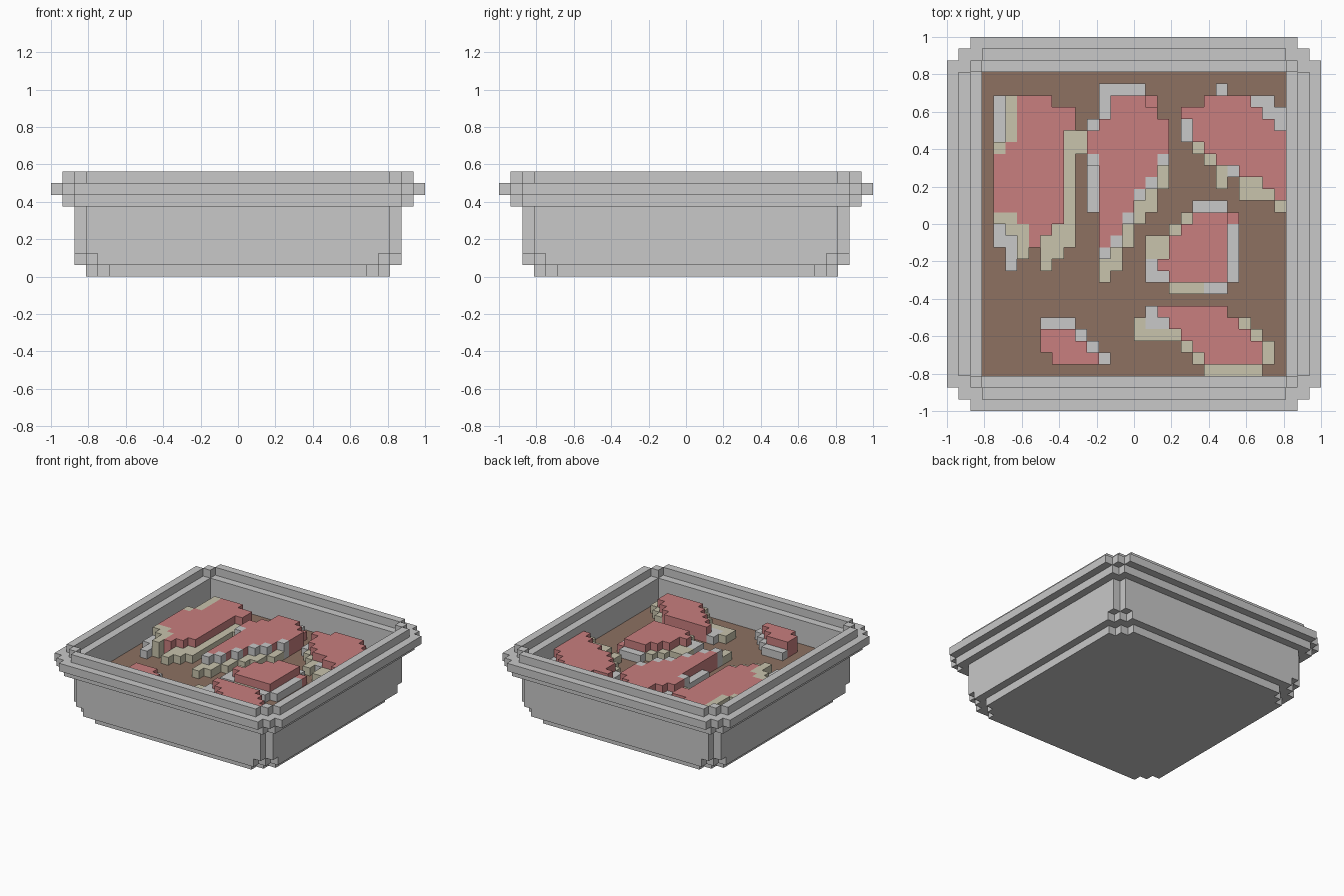
import bpy
from itertools import product

if "Cube" in bpy.data.objects:
    bpy.data.objects.remove(bpy.data.objects["Cube"])

U = 1 / 16          # edge length of one block
FLOOR = 5           # first block layer above the pan floor


def material(name, rgb):
    m = bpy.data.materials.new(name)
    m.diffuse_color = (*rgb, 1)
    m.use_nodes = True
    m.node_tree.nodes["Principled BSDF"].inputs["Base Color"].default_value = m.diffuse_color
    return m


MATS = {
    "steel": material("light grey", (0.578, 0.578, 0.578)),
    "sauce": material("brown", (0.266, 0.165, 0.120)),
    "red": material("meat red", (0.578, 0.209, 0.209)),
    "cream": material("cream", (0.578, 0.546, 0.413)),
}
blocks = {}         # (x, y, z) -> (part, colour)


def put(part, colour, high, cells):
    """Stack blocks on the floor inside the pan; earlier blocks win."""
    for x, y in cells:
        if -12 <= x < 13 and -13 <= y < 13:
            for z in range(FLOOR, FLOOR + high):
                blocks.setdefault((x, y, z), (part, colour))


def raster(outline):
    """Cells whose centre lies inside a closed outline."""
    cells = set()
    for x, y in product(range(-13, 13), repeat=2):
        px, py, inside = x + 0.5, y + 0.5, False
        for (ax, ay), (bx, by) in zip(outline, outline[1:] + outline[:1]):
            if (ay > py) != (by > py) and px < ax + (py - ay) * (bx - ax) / (by - ay):
                inside = not inside
        if inside:
            cells.add((x, y))
    return cells


def meat(part, outline, rims, patches=()):
    """Red slab two blocks high, small patches, and rims made by shifting the slab."""
    slab = raster(outline)
    put(part, "red", 2, slab)
    for colour, x0, y0, x1, y1 in patches:
        put(part, colour, 1, product(range(x0, x1), range(y0, y1)))
    for colour, high, dx, dy in rims:
        put(part, colour, high, {(x + dx, y + dy) for x, y in slab})


# Pan layers: bottom, top, half width, stepped corner limit
for z0, z1, half, limit in [(0, 1, 13, 22), (1, 2, 14, 24), (2, 6, 14, 25),
                            (6, 7, 15, 27), (7, 8, 16, 28), (8, 9, 15, 26)]:
    for x, y, z in product(range(-half, half), range(-half, half), range(z0, z1)):
        i, j = max(x, -x - 1), max(y, -y - 1)
        inside = max(i, j) < 13
        # raised lip is one block wide
        below_lip = z == 8 and max(i, j) < 14 and (i, j) != (13, 13)
        if i + j > limit or below_lip or (z >= FLOOR and inside):
            continue
        floor = z == FLOOR - 1 and inside
        blocks[x, y, z] = ("sauce_floor", "sauce") if floor else ("pan", "steel")

# Meat pieces
meat("meat_back_left",
     [(-9, 11), (-7, 11), (-7, 10), (-5, 10), (-5, 8), (-6, 8), (-6, 1), (-8, -2),
      (-8.9, -2), (-10, 1), (-12, 1), (-12, 5), (-10, 7), (-10, 10)],
     [("cream", 2, -1, 0), ("cream", 2, -1, -1), ("steel", 1, -2, 0),
      ("cream", 1, 1, -2), ("steel", 1, -2, -2)])
meat("meat_back_middle",
     [(-2, 11), (1, 10.9), (3, 8.9), (3, 6), (2.4, 6), (-2, -2), (-3, -2), (-3, 6),
      (-4, 6), (-4, 7.9), (-2, 9.9)],
     [("steel", 2, 0, -1), ("cream", 1, 0, -2), ("cream", 1, 0, -3)],
     [("red", 1, 10, 2, 11), ("steel", -3, 9, -2, 12), ("steel", -2, 11, 1, 12),
      ("steel", -4, 8, -3, 9), ("steel", -4, 1, -3, 5)])
meat("meat_back_right",
     [(4, 10), (6, 10), (6, 11), (10, 10.9), (13, 7.9), (13, 2), (12, 2), (12, 3),
      (7.6, 5), (5.1, 7), (4.6, 9), (4, 9)],
     [("steel", 1, 1, 0), ("steel", 1, 2, 0), ("cream", 1, 0, -1)],
     [("steel", 7, 11, 8, 12), ("steel", 4, 7, 5, 9), ("steel", 8, 4, 9, 6),
      ("cream", 7, 3, 8, 5), ("cream", 9, 2, 11, 4)])
meat("meat_centre",
     [(5, 1), (8, 1), (8, -5), (3, -5), (2.1, -4), (2.2, -3), (4.9, 0.9)],
     [("cream", 1, -1, 0), ("steel", 1, 1, 0), ("steel", 1, 0, 1), ("cream", 1, 0, -1)],
     [("steel", 1, -5, 3, -3), ("cream", 1, -3, 2, -1), ("steel", 6, -6, 8, -5),
      ("red", 8, 0, 9, 1)])
meat("meat_front_right",
     [(2, -7), (8, -7.1), (11, -10.1), (11, -12), (6, -12)],
     [("cream", 1, 0, -1), ("cream", 1, -1, 0)],
     [("steel", 1, -9, 3, -7), ("cream", 0, -10, 4, -8), ("cream", 9, -9, 10, -8),
      ("cream", 10, -10, 11, -9), ("cream", 11, -12, 12, -10)])
meat("meat_front_left",
     [(-8, -9), (-5, -9), (-3, -12), (-6.9, -12), (-8, -11)],
     [("steel", 1, 1, 0), ("steel", 1, 0, 1)])


def build(part):
    """Skin all blocks of one part, leaving out hidden faces."""
    index, faces, colours = {}, [], []
    for cell, (owner, colour) in blocks.items():
        if owner != part:
            continue
        for axis, side in product(range(3), (0, 1)):
            near = list(cell)
            near[axis] += 2 * side - 1
            if tuple(near) in blocks:
                continue
            loop = []
            for a, b in [(0, 0), (1, 0), (1, 1), (0, 1)]:
                corner = list(cell)
                corner[axis] += side
                corner[(axis + 1) % 3] += a
                corner[(axis + 2) % 3] += b
                loop.append(index.setdefault(tuple(corner), len(index)))
            faces.append(loop if side else loop[::-1])
            colours.append(colour)
    mesh = bpy.data.meshes.new(part)
    mesh.from_pydata([(x * U, y * U, z * U) for x, y, z in index], [], faces)
    used = sorted(set(colours))
    for c in used:
        mesh.materials.append(MATS[c])
    for poly, c in zip(mesh.polygons, colours):
        poly.material_index = used.index(c)
    bpy.context.collection.objects.link(bpy.data.objects.new(part, mesh))


for part in sorted({owner for owner, _ in blocks.values()}):
    build(part)
